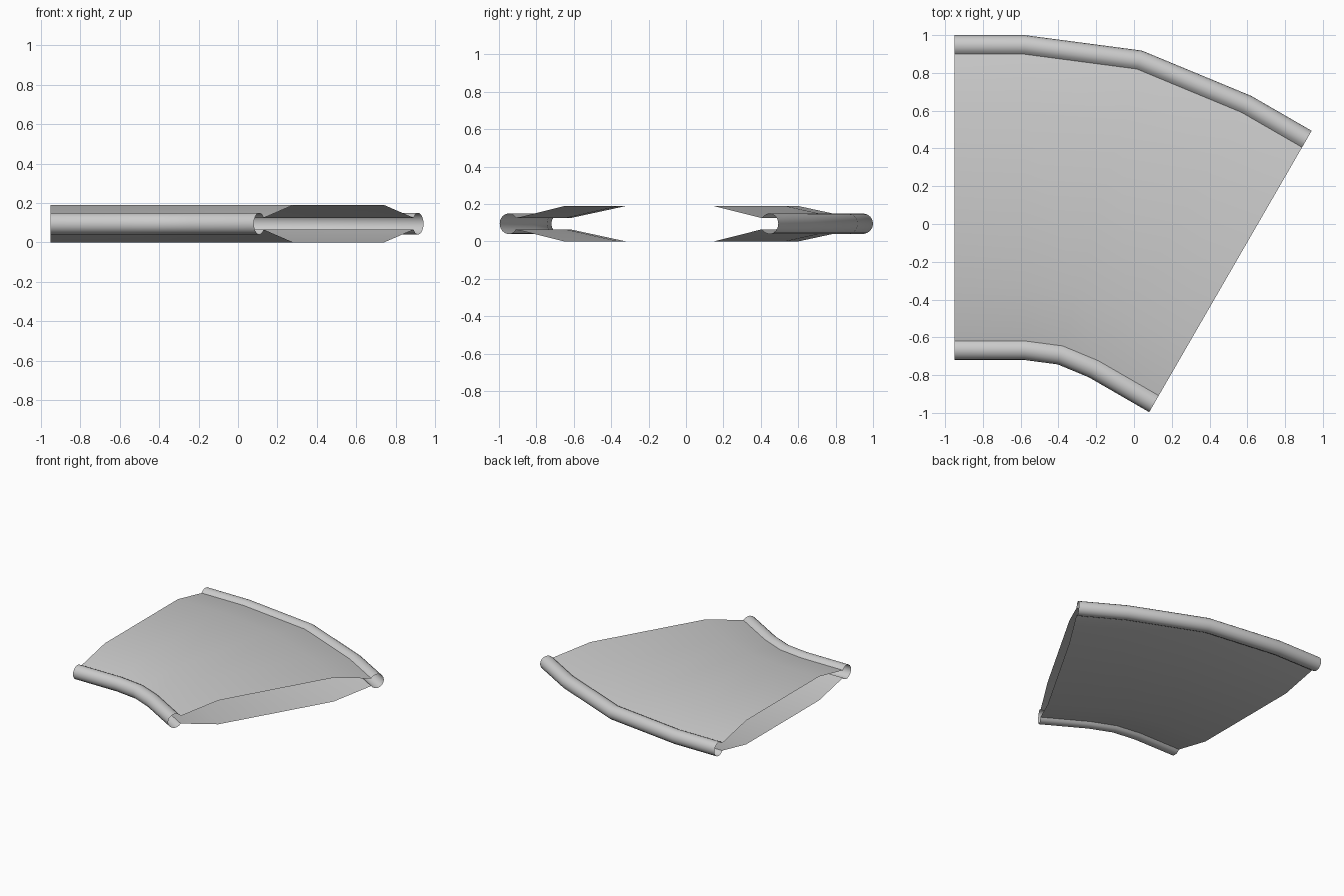
import bpy, bmesh
from math import sin, cos, radians, asin

if "Cube" in bpy.data.objects:
    bpy.data.objects.remove(bpy.data.objects["Cube"])

CX, CY = -0.58, -1.40        # centre of the bend
LEG = 0.37                   # straight run at each end
# stations along the sweep: (bend angle, extra straight travel)
STATIONS = [(0, -LEG), (0, 0), (15, 0), (30, 0), (30, LEG)]
ZC, TUBE = 0.095, 0.055
R_IN, R_OUT = 0.68 + TUBE, 2.40 - TUBE
GAP = asin(0.03 / TUBE)      # half opening of the side tubes


def sweep(name, profile):
    """Sweep (radius, z) points through the stations."""
    bm = bmesh.new()
    rings = []
    for deg, d in STATIONS:
        a = radians(deg)
        rings.append([bm.verts.new((CX + r * sin(a) + d * cos(a),
                                    CY + r * cos(a) - d * sin(a), z))
                      for r, z in profile])
    for p, q in zip(rings, rings[1:]):
        for i in range(len(profile) - 1):
            bm.faces.new((p[i], p[i + 1], q[i + 1], q[i]))
    me = bpy.data.meshes.new(name)
    bm.to_mesh(me)
    bm.free()
    ob = bpy.data.objects.new(name, me)
    bpy.context.collection.objects.link(ob)
    bpy.ops.object.select_all(action='DESELECT')
    ob.select_set(True)
    bpy.context.view_layer.objects.active = ob
    bpy.ops.object.shade_smooth_by_angle(angle=radians(35))
    return ob


def tube(r, side, n=14):
    """C-shaped profile, open towards the inside of the bend piece."""
    pts = []
    for i in range(n + 1):
        t = GAP + (2 * 3.14159265 - 2 * GAP) * i / n
        pts.append((r - side * TUBE * cos(t), ZC + side * TUBE * sin(t)))
    return pts


# rounded side rails
sweep("outer_rail", tube(R_OUT, 1))
sweep("inner_rail", tube(R_IN, -1))

# top and bottom panels with sloped borders
lip = TUBE * cos(GAP)
radii = [R_IN + lip, R_IN + lip + 0.30, R_OUT - lip - 0.30, R_OUT - lip]
for name, s in (("top_panel", 1), ("bottom_panel", -1)):
    prof = [(r, ZC + s * h) for r, h in zip(radii, (0.03, 0.095, 0.095, 0.03))]
    sweep(name, prof if s < 0 else prof[::-1])
